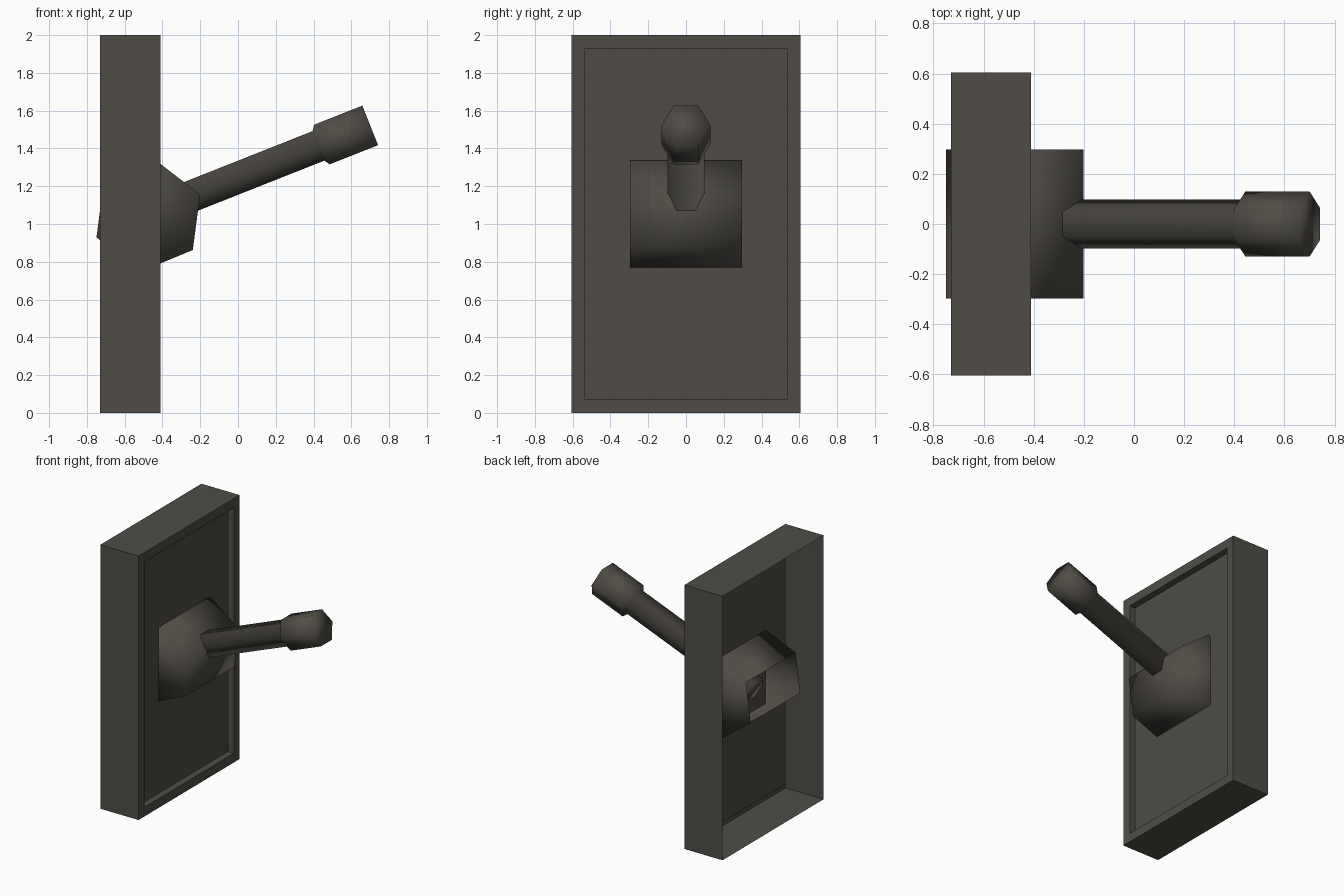
import bpy, bmesh, math
from mathutils import Vector

if "Cube" in bpy.data.objects:
    bpy.data.objects.remove(bpy.data.objects["Cube"])

metal = bpy.data.materials.new("dark_grey_metal")
metal.diffuse_color = (0.08, 0.073, 0.061, 1)
metal.use_nodes = True
metal.node_tree.nodes["Principled BSDF"].inputs["Base Color"].default_value = metal.diffuse_color


def finish(name, bm, smooth=False):
    for f in bm.faces:
        f.smooth = smooth
    me = bpy.data.meshes.new(name)
    bm.to_mesh(me)
    bm.free()
    me.materials.append(metal)
    ob = bpy.data.objects.new(name, me)
    bpy.context.collection.objects.link(ob)
    return ob


def bridge(bm, a, b):
    n = len(a)
    for i in range(n):
        j = (i + 1) % n
        bm.faces.new((a[i], a[j], b[j], b[i]))


# Wall plate: thin shell, open at the back, with a recessed front panel
def rect(bm, x, hy, z0, z1):
    return [bm.verts.new((x, y, z)) for y, z in
            ((-hy, z0), (hy, z0), (hy, z1), (-hy, z1))]


bm = bmesh.new()
rings = [rect(bm, -0.73, 0.605, 0, 2), rect(bm, -0.41, 0.605, 0, 2),
         rect(bm, -0.41, 0.535, 0.07, 1.93), rect(bm, -0.46, 0.535, 0.07, 1.93)]
for a, b in zip(rings, rings[1:]):
    bridge(bm, a, b)
bm.faces.new(rings[-1])
finish("wall_plate", bm)

# Pivot drum: tilted six-sided prism across the plate, its rear side open
bm = bmesh.new()
cx, cz, r = -0.475, 1.043, 0.297
ends = []
for y in (-0.297, 0.297):
    ends.append([bm.verts.new((cx + r * math.cos(t), y, cz + r * math.sin(t)))
                 for t in (math.radians(22.5 + 60 * i) for i in range(6))])
for i in range(6):
    if i != 2:
        j = (i + 1) % 6
        bm.faces.new((ends[0][i], ends[1][i], ends[1][j], ends[0][j]))
bm.faces.new(ends[0])
bm.faces.new(ends[1][::-1])
bmesh.ops.recalc_face_normals(bm, faces=bm.faces)
finish("pivot_drum", bm, True)

# Lever: six-sided shaft stepping up to a thicker grip
tip = Vector((0.70, 0, 1.522))
ang = math.radians(21.6)
along = Vector((math.cos(ang), 0, math.sin(ang)))
up = Vector((-math.sin(ang), 0, math.cos(ang)))
side = Vector((0, 1, 0))
bm = bmesh.new()
rings = []
for d, rad in ((-1.37, 0.097), (-0.295, 0.097), (-0.275, 0.13), (0, 0.13)):
    c = tip + along * d
    rings.append([bm.verts.new(c + side * rad * math.cos(k * math.pi / 3)
                               + up * rad * math.sin(k * math.pi / 3)) for k in range(6)])
for a, b in zip(rings, rings[1:]):
    bridge(bm, a, b)
bm.faces.new(rings[0][::-1])
bm.faces.new(rings[-1])
bmesh.ops.recalc_face_normals(bm, faces=bm.faces)
finish("lever", bm, True)
